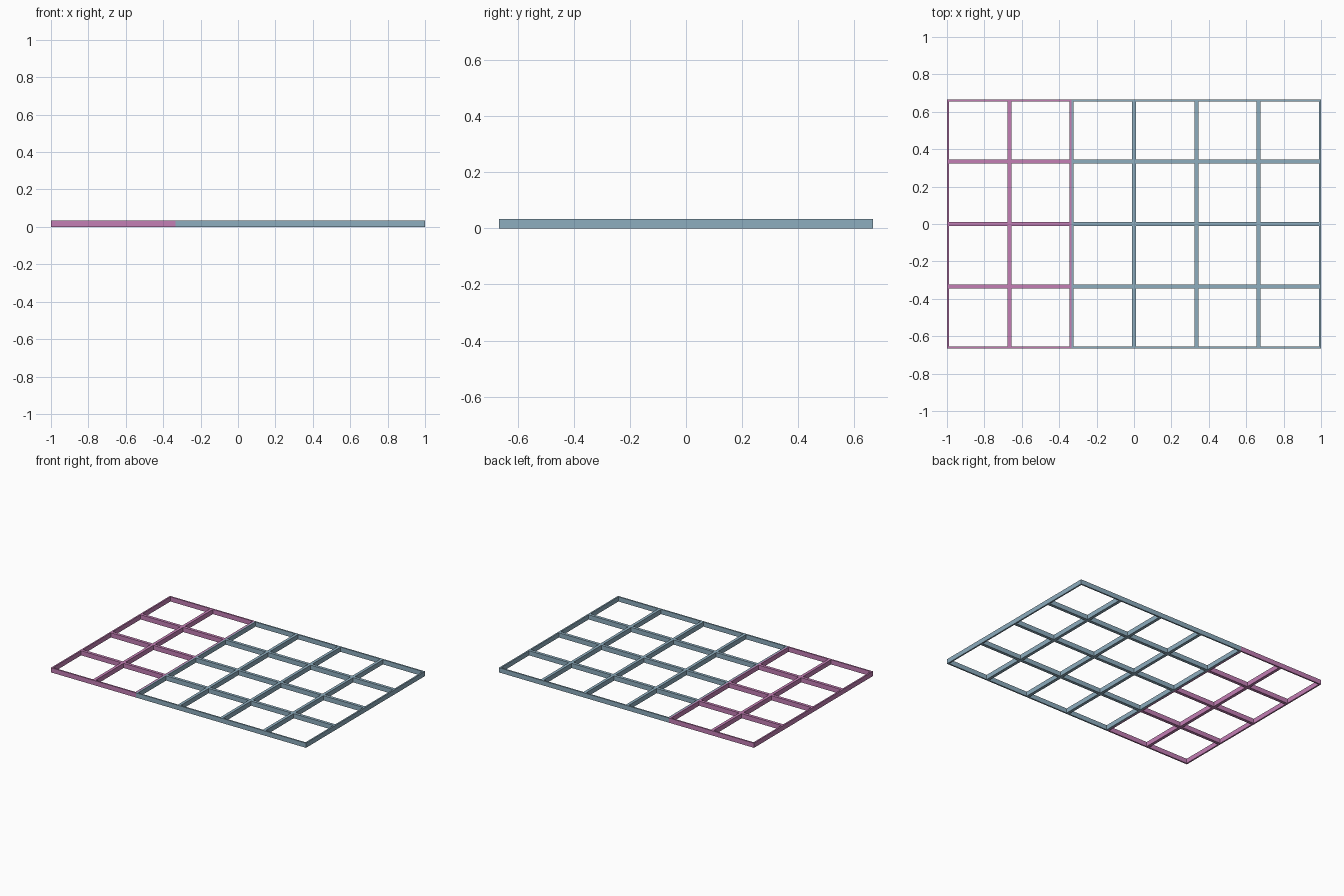
import bpy
import bmesh
from mathutils import Matrix

CELL = 1 / 3      # pitch of the square cells
WALL = 0.0105     # wall thickness of one cell
HEIGHT = 0.033
ROWS = 4

cube = bpy.data.objects.get("Cube")
if cube:
    bpy.data.objects.remove(cube, do_unlink=True)


def make_material(name, rgb):
    mat = bpy.data.materials.new(name)
    mat.use_nodes = True
    colour = (*rgb, 1)
    mat.diffuse_color = colour
    mat.node_tree.nodes["Principled BSDF"].inputs["Base Color"].default_value = colour
    return mat


def lattice(name, left_edge, columns, mat):
    """Open square cells: a grid with each face inset and its centre removed."""
    bm = bmesh.new()
    width, depth = columns * CELL, ROWS * CELL
    place = Matrix.Translation((left_edge + width / 2, 0, 0)) @ Matrix.Diagonal((width, depth, 1, 1))
    bmesh.ops.create_grid(bm, x_segments=columns, y_segments=ROWS, size=0.5, matrix=place)
    centres = list(bm.faces)
    bmesh.ops.inset_individual(bm, faces=centres, thickness=WALL, use_even_offset=True)
    bmesh.ops.delete(bm, geom=centres, context="FACES")
    mesh = bpy.data.meshes.new(name)
    bm.to_mesh(mesh)
    bm.free()
    mesh.materials.append(mat)
    obj = bpy.data.objects.new(name, mesh)
    bpy.context.collection.objects.link(obj)
    # Raise the flat lattice into walls standing on the ground
    solid = obj.modifiers.new("wall_height", "SOLIDIFY")
    solid.thickness = HEIGHT
    solid.offset = 1
    return obj


# Narrow pink section on one end, wide blue section filling the rest
lattice("pink_lattice", -1, 2, make_material("orchid pink", (0.55, 0.21, 0.46)))
lattice("blue_lattice", -1 + 2 * CELL, 4, make_material("slate blue", (0.27, 0.42, 0.52)))
